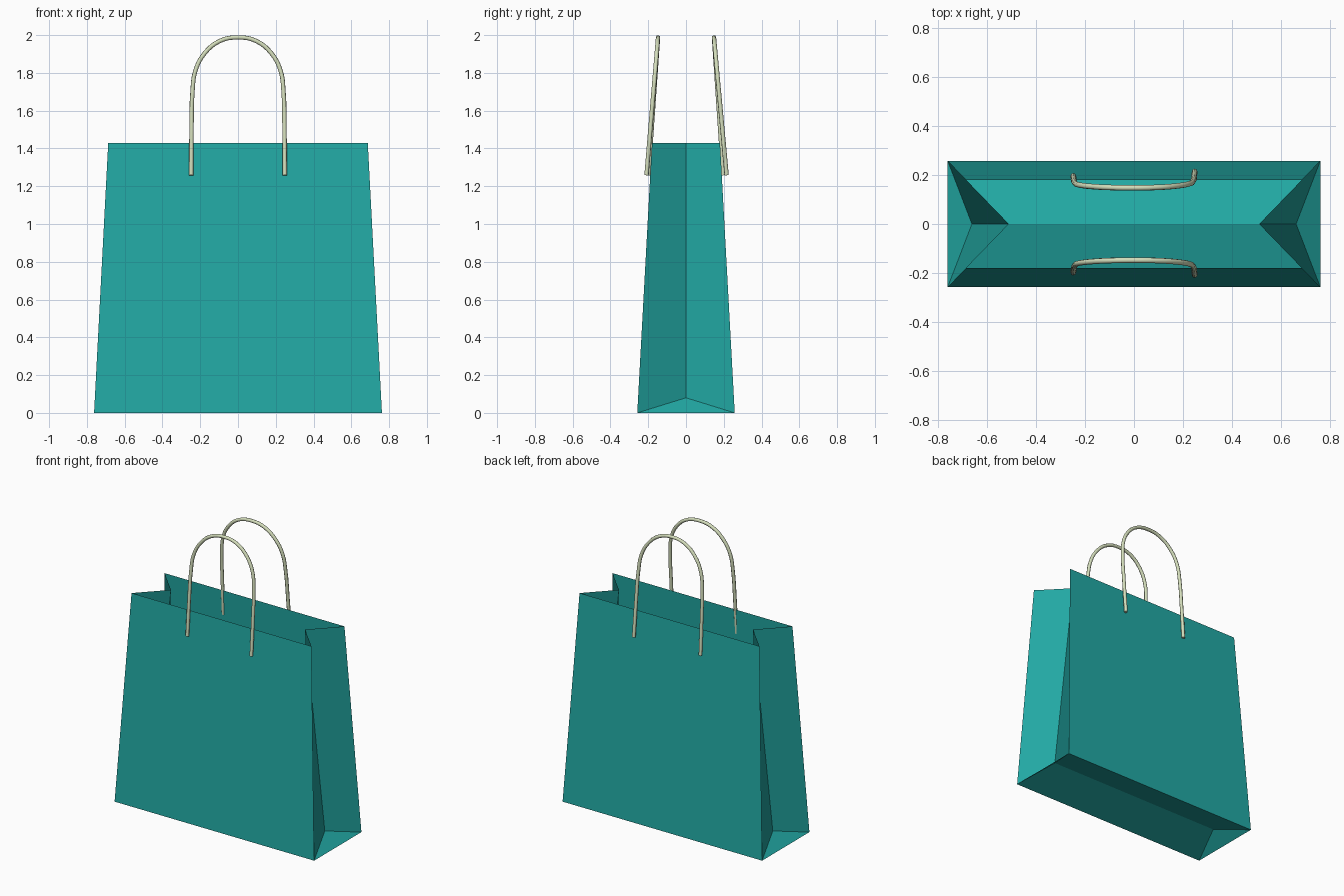
import bpy, bmesh

if "Cube" in bpy.data.objects:
    bpy.data.objects.remove(bpy.data.objects["Cube"])


def material(name, color):
    m = bpy.data.materials.new(name)
    m.diffuse_color = (*color, 1)
    m.use_nodes = True
    m.node_tree.nodes["Principled BSDF"].inputs["Base Color"].default_value = m.diffuse_color
    return m


teal = material("teal_paper", (0.016, 0.40, 0.375))
cream = material("cream_cord", (0.66, 0.73, 0.50))

# Paper bag: flat walls, folded side gussets, floor creased upward, open top
bm = bmesh.new()
V = lambda x, y, z: bm.verts.new((x, y, z))
low, high, fold_low, fold_high = {}, {}, {}, {}
for sx in (-1, 1):
    for sy in (-1, 1):
        low[sx, sy] = V(sx * 0.762, sy * 0.258, 0)
        high[sx, sy] = V(sx * 0.687, sy * 0.18, 1.43)
    fold_low[sx] = V(sx * 0.663, 0, 0.08)
    fold_high[sx] = V(sx * 0.512, 0, 1.43)
for sy in (-1, 1):
    bm.faces.new((low[-1, sy], low[1, sy], high[1, sy], high[-1, sy]))
    bm.faces.new((low[-1, sy], low[1, sy], fold_low[1], fold_low[-1]))
    for sx in (-1, 1):
        bm.faces.new((low[sx, sy], high[sx, sy], fold_high[sx], fold_low[sx]))
for sx in (-1, 1):
    bm.faces.new((low[sx, -1], low[sx, 1], fold_low[sx]))
bmesh.ops.recalc_face_normals(bm, faces=bm.faces)
mesh = bpy.data.meshes.new("paper_bag")
bm.to_mesh(mesh)
bm.free()
mesh.materials.append(teal)
bpy.context.collection.objects.link(bpy.data.objects.new("paper_bag", mesh))

# Cord handles: half arch profile mirrored, leaning inward with height
HALF = [(0.248, 1.258), (0.246, 1.5), (0.241, 1.7), (0.226, 1.81),
        (0.178, 1.902), (0.098, 1.968)]
ARCH = [(-x, z) for x, z in HALF] + [(0, 1.988)] + HALF[::-1]


def handle(name, side, left_y, right_y):
    curve = bpy.data.curves.new(name, "CURVE")
    curve.dimensions = "3D"
    curve.bevel_depth = 0.0115
    curve.bevel_resolution = 2
    curve.resolution_u = 4
    curve.use_fill_caps = True
    sp = curve.splines.new("BEZIER")
    sp.bezier_points.add(len(ARCH) - 1)
    for p, (x, z) in zip(sp.bezier_points, ARCH):
        t = (1.988 - z) / 0.73
        foot = left_y if x < 0 else right_y
        p.co = (x, side * (0.148 + (foot - 0.148) * t), z)
        p.handle_left_type = p.handle_right_type = "AUTO"
    curve.materials.append(cream)
    bpy.context.collection.objects.link(bpy.data.objects.new(name, curve))


handle("front_handle", -1, 0.199, 0.209)
handle("back_handle", 1, 0.197, 0.215)
